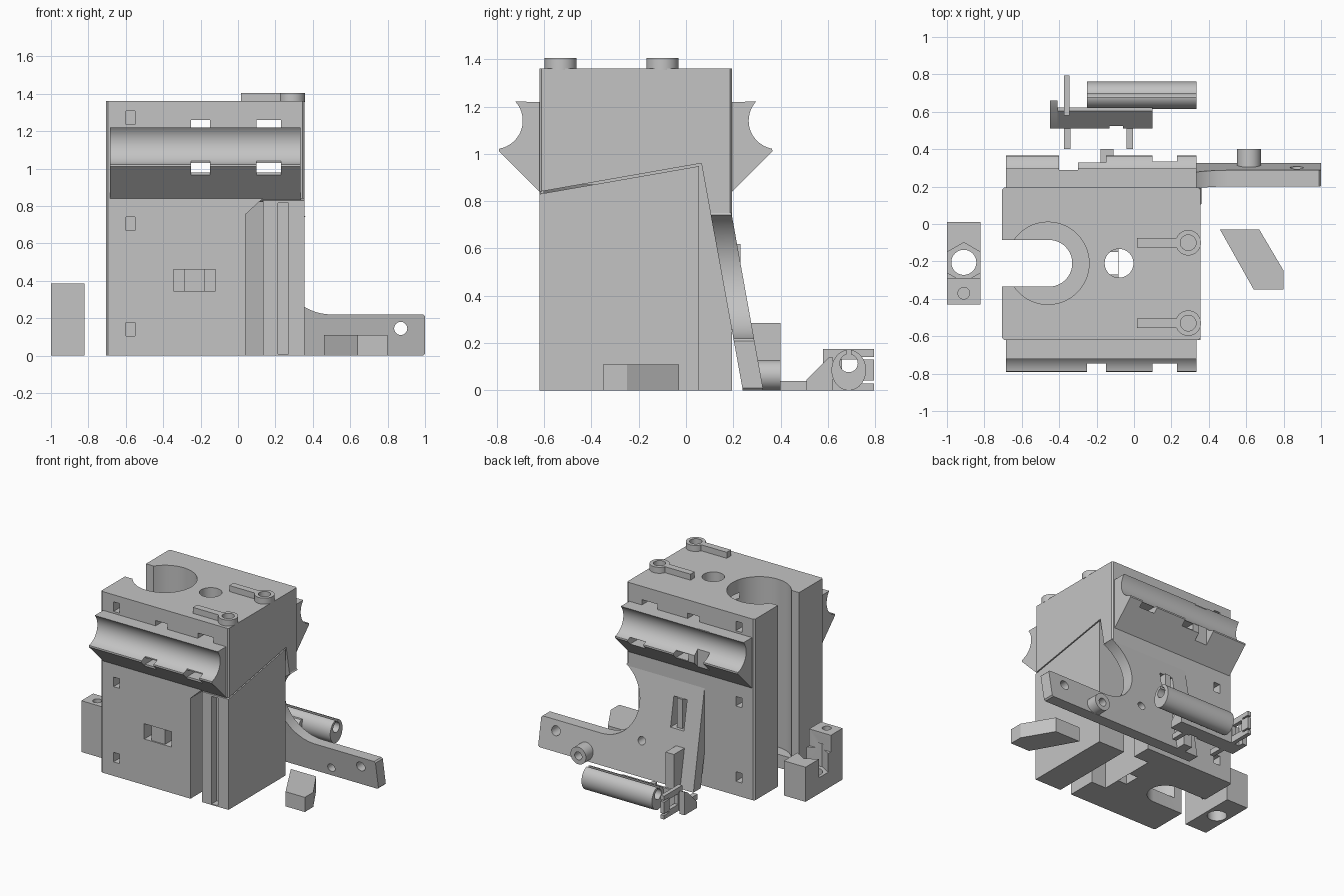
import bpy, bmesh
from math import sin, cos, pi, radians

cube = bpy.data.objects.get("Cube")
if cube:
    bpy.data.objects.remove(cube)

grey = bpy.data.materials.new("plain grey")
grey.use_nodes = True
grey.diffuse_color = (0.55, 0.55, 0.55, 1)
grey.node_tree.nodes["Principled BSDF"].inputs["Base Color"].default_value = (0.55, 0.55, 0.55, 1)


def arc(cx, cy, r, a0=0, a1=360, n=40, ry=None):
    """Points along an arc; a full turn leaves out the repeated last point."""
    steps = n if a1 - a0 == 360 else n - 1
    angles = [radians(a0 + (a1 - a0) * i / steps) for i in range(n)]
    return [(cx + r * cos(a), cy + (ry or r) * sin(a)) for a in angles]


def rect(u0, u1, v0, v1):
    return [(u0, v0), (u1, v0), (u1, v1), (u0, v1)]


def prism(name, pts, axis, a, b):
    """Extrude a 2D outline along an axis from a to b."""
    place = {"x": lambda u, v, w: (w, u, v),
             "y": lambda u, v, w: (u, w, v),
             "z": lambda u, v, w: (u, v, w)}[axis]
    bm = bmesh.new()
    low = [bm.verts.new(place(u, v, a)) for u, v in pts]
    high = [bm.verts.new(place(u, v, b)) for u, v in pts]
    bm.faces.new(low)
    bm.faces.new(high)
    n = len(pts)
    for i in range(n):
        j = (i + 1) % n
        bm.faces.new((low[i], low[j], high[j], high[i]))
    bmesh.ops.recalc_face_normals(bm, faces=bm.faces)
    mesh = bpy.data.meshes.new(name)
    bm.to_mesh(mesh)
    bm.free()
    mesh.materials.append(grey)
    ob = bpy.data.objects.new(name, mesh)
    bpy.context.collection.objects.link(ob)
    return ob


def box(name, x0, x1, y0, y1, z0, z1):
    return prism(name, rect(x0, x1, y0, y1), "z", z0, z1)


def carve(ob, cutters):
    """Subtract each cutter outline (pts, axis, a, b) from the object."""
    bpy.context.view_layer.objects.active = ob
    for spec in cutters:
        tool = prism("cutter", *spec)
        mod = ob.modifiers.new("cut", "BOOLEAN")
        mod.operation, mod.solver, mod.object = "DIFFERENCE", "EXACT", tool
        bpy.ops.object.modifier_apply(modifier=mod.name)
        bpy.data.objects.remove(tool)


def slanted(ob):
    """Lean the part forward as it rises."""
    for v in ob.data.vertices:
        v.co.y -= 0.18 * v.co.z


# Through channels for straps
straps = [(-0.25, -0.15), (0.10, 0.23)]
channels = [(rect(x0, x1, z0, z1), "y", -1, 1)
            for x0, x1 in straps for z0, z1 in [(0.98, 1.03), (1.22, 1.26)]]
side_bite = (arc(0.5, 0.5, 0.28, n=64), "y", 0.054, 0.5)

# Main housing
body = prism("main_housing", [(-0.705, -0.61), (-0.695, -0.62), (0.345, -0.62), (0.355, -0.61),
                              (0.355, 0.185), (0.345, 0.195), (-0.695, 0.195), (-0.705, 0.185)],
             "z", 0, 1.36)
cuts = [
    (arc(-0.46, -0.21, 0.22, n=64), "z", 0.1, 1.5),
    ([(-0.8, -0.335)] + arc(-0.455, -0.21, 0.125, -90, 90, 24) + [(-0.8, -0.085)], "z", -0.1, 1.5),
    (arc(-0.08, -0.21, 0.077), "z", 0.5, 1.5),
    (rect(-0.16, -0.085, -0.27, -0.15), "z", -0.1, 0.6),
    ([(-0.63, -0.1), (-0.63, 0.838), (0.065, 0.96), (0.258, -0.1)], "x", 0.04, 0.4),
    (rect(-0.084, 0.05, -0.4, 0.05), "z", -0.1, 0.7),
    side_bite,
    (rect(-0.345, -0.12, 0.345, 0.46), "y", -0.7, -0.5),
    (rect(-0.16, -0.05, 0.4, 0.62), "y", 0.05, 0.3),
]
for z in (0.105, 0.67, 1.235):
    for y0, y1 in [(-0.7, -0.45), (0.06, 0.3)]:
        cuts.append((rect(-0.6, -0.55, z, z + 0.072), "y", y0, y1))
for y in (-0.1, -0.53):
    cuts.append((arc(0.29, y, 0.042), "z", 1.2, 1.5))
carve(body, cuts + channels)
box("window_bridge", -0.29, -0.18, -0.61, -0.49, 0.345, 0.46)
prism("lever_stop", [(0.035, 0.75), (0.035, 0.87), (0.15, 0.87), (0.135, 0.842)], "y", -0.62, 0.05)

# Swinging lever in the lower corner
lever = prism("lever", [(-0.62, 0), (0.055, 0), (0.055, 0.948), (-0.62, 0.83)], "x", 0.135, 0.355)
carve(lever, [(rect(0.215, 0.27, 0.008, 0.815), "y", -0.7, -0.56)])

# Curved rod saddles on front and back
profile = [(-0.6, 0.82), (-0.62, 0.84), (-0.79, 1.01)] + arc(-0.81, 1.14, 0.12, -80, 42, 24) + [(-0.6, 1.22)]
front = prism("front_saddle", profile, "x", -0.685, 0.335)
carve(front, channels + [(rect(x0, x1, -0.9, -0.745), "z", 0.8, 1.3) for x0, x1 in straps])
back = prism("back_saddle", [(-0.425 - y, z) for y, z in profile], "x", -0.685, 0.335)
carve(back, channels + [(rect(x0, x1, y, 0.6), "z", 0.8, 1.3)
                        for x0, x1, y in [(-0.4, -0.3, 0.29), (-0.31, -0.15, 0.33), (0.1, 0.23, 0.335)]])

# Leaning back plate with mounting arm
plate_outline = ([(-0.29, 0), (0.99, 0), (1, 0.01), (1, 0.21), (0.99, 0.22), (0.5, 0.22)]
                 + arc(0.5, 0.5, 0.28, -92, -240, 32) + [(0.355, 0.75), (-0.29, 0.75)])
plate = prism("back_plate", plate_outline, "y", 0.24, 0.327)
slanted(plate)
carve(plate, [(arc(0.87, 0.145, 0.035), "y", 0, 0.6),
              (arc(0.615, 0.062, 0.03), "y", 0, 0.6),
              (arc(0.17, 0.25, 0.03), "y", 0.1, 0.6),
              (rect(-0.16, -0.05, 0.4, 0.62), "y", 0.05, 0.4)])
boss = prism("arm_boss", arc(0.615, 0.064, 0.064), "y", 0.29, 0.4)
carve(boss, [(arc(0.615, 0.062, 0.03), "y", 0.2, 0.6)])
prism("back_rib", [(0.25, 0), (0.4, 0), (0.4, 0.285), (0.25, 0.285)], "x", -0.18, -0.11)
box("catch_bar", -0.13, -0.085, 0.1, 0.23, 0.4, 0.62)

# Raised rings with bars on top
for side, y in [("rear", -0.1), ("front", -0.53)]:
    ring = prism(side + "_top_ring", arc(0.29, y, 0.068), "z", 1.355, 1.405)
    carve(ring, [(arc(0.29, y, 0.042), "z", 1.2, 1.5)])
    box(side + "_top_bar", 0.015, 0.235, y - 0.025, y + 0.025, 1.355, 1.405)

# Loose nut block
block = prism("nut_block", [(-0.43, 0), (0.01, 0), (0.01, 0.26), (-0.29, 0.26), (-0.29, 0.385), (-0.43, 0.385)],
              "x", -1, -0.82)
carve(block, [(arc(-0.91, -0.205, 0.067), "z", -0.1, 0.5),
              (arc(-0.91, -0.205, 0.106, 30, 390, 6), "z", 0.12, 0.3),
              (arc(-0.91, -0.37, 0.031), "z", 0.1, 0.5)])

# Loose slanted spacer
prism("spacer", [(0.46, -0.03), (0.67, -0.03), (0.8, -0.25), (0.8, -0.35), (0.64, -0.35)], "z", 0, 0.11)

# Loose oval tube
tube = prism("oval_tube", arc(0.688, 0.086, 0.073, ry=0.086), "x", -0.25, 0.335)
carve(tube, [(arc(0.688, 0.115, 0.038), "x", -0.5, 0.5),
             (rect(0.678, 0.698, 0.12, 0.3), "x", -0.5, 0.5)])

# Loose bracket with wedge, end plate, fin and prongs
bracket = prism("bracket_wedge", [(0.51, 0), (0.51, 0.045), (0.605, 0.14), (0.622, 0.14), (0.622, 0)],
                "x", -0.41, 0.1)
carve(bracket, [(rect(-0.13, -0.06, 0.4, 0.525), "z", -0.1, 0.3)])
prism("bracket_end", [(0.51, 0), (0.66, 0), (0.66, 0.175), (0.62, 0.155), (0.51, 0.045)], "x", -0.45, -0.41)
fin = prism("bracket_fin", rect(0.58, 0.795, 0, 0.175), "x", -0.375, -0.345)
carve(fin, [(rect(0.74, 0.9, z, z + 0.012), "x", -0.5, -0.3) for z in (0.03, 0.13)]
      + [(rect(0.63, 0.73, 0.05, 0.13), "x", -0.5, -0.3)])
for i, x in enumerate((-0.375, -0.04)):
    box("prong_%d" % (i + 1), x, x + 0.035, 0.4, 0.53, 0, 0.04)

# Smooth the round surfaces, keep corners crisp
for ob in bpy.context.collection.objects:
    ob.select_set(ob.type == "MESH")
bpy.context.view_layer.objects.active = body
bpy.ops.object.shade_smooth_by_angle(angle=radians(30))
